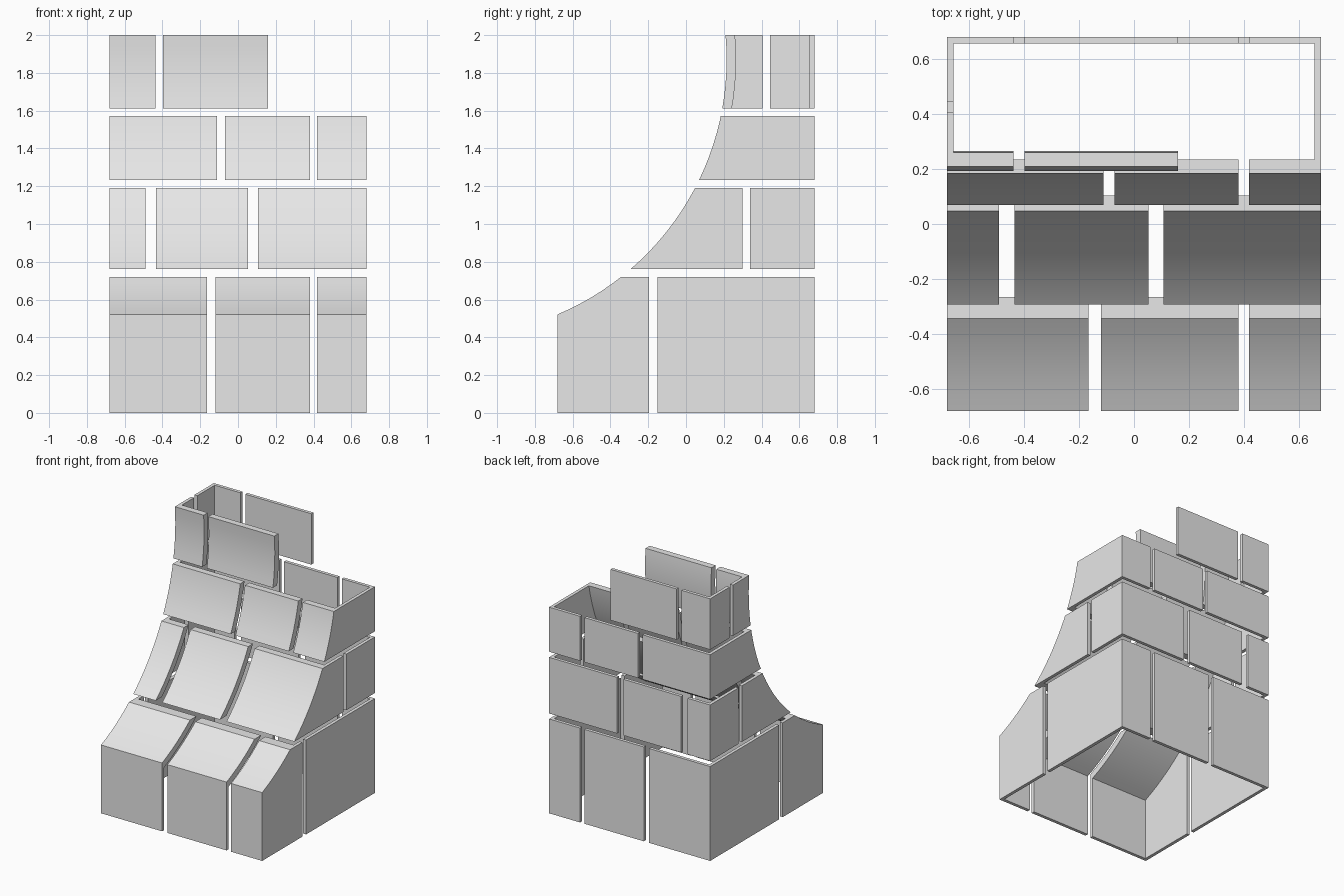
import bpy, bmesh
from math import acos, asin, cos, sin, radians

if "Cube" in bpy.data.objects:
    bpy.data.objects.remove(bpy.data.objects["Cube"], do_unlink=True)

HALF, WALL, SLOPE = 0.68, 0.025, 0.05      # half width, wall and slope thickness
RADIUS, CY, CZ = 1.4635, -1.2485, 1.87     # concave front arc

stone = bpy.data.materials.new("light_grey_stone")
stone.use_nodes = True
stone.diffuse_color = (0.8, 0.8, 0.8, 1)
stone.node_tree.nodes["Principled BSDF"].inputs["Base Color"].default_value = (0.8, 0.8, 0.8, 1)


def add_object(name, bm):
    bmesh.ops.recalc_face_normals(bm, faces=bm.faces)
    mesh = bpy.data.meshes.new(name)
    bm.to_mesh(mesh)
    bm.free()
    mesh.materials.append(stone)
    obj = bpy.data.objects.new(name, mesh)
    bpy.context.collection.objects.link(obj)
    return obj


def box(x, y, z):
    bm = bmesh.new()
    bmesh.ops.create_cube(bm, size=1)
    for v in bm.verts:
        v.co = [lo + (c + 0.5) * (hi - lo) for c, (lo, hi) in zip(v.co, (x, y, z))]
    helper = add_object("cutter", bm)
    helper.hide_render = True
    return helper


def flared_solid(name, radius, half, bottom, top, steps=28):
    """Side profile with a concave front, extruded across x."""
    start, end = -acos((-half - CY) / radius), asin((top - CZ) / radius)
    angles = [start + (end - start) * i / steps for i in range(steps + 1)]
    profile = [(half, top), (half, bottom), (-half, bottom)]
    profile += [(CY + radius * cos(a), CZ + radius * sin(a)) for a in angles]
    bm = bmesh.new()
    face = bm.faces.new([bm.verts.new((-half, y, z)) for y, z in profile])
    grown = bmesh.ops.extrude_face_region(bm, geom=[face])["geom"]
    verts = [g for g in grown if isinstance(g, bmesh.types.BMVert)]
    bmesh.ops.translate(bm, verts=verts, vec=(2 * half, 0, 0))
    return add_object(name, bm)


def carve(obj, cutters):
    """Apply (operation, cutter) booleans in order and discard the cutters."""
    for operation, cutter in cutters:
        mod = obj.modifiers.new("cut", 'BOOLEAN')
        mod.operation, mod.object, mod.solver = operation, cutter, 'EXACT'
    graph = bpy.context.evaluated_depsgraph_get()
    mesh = bpy.data.meshes.new_from_object(obj.evaluated_get(graph))
    obj.modifiers.clear()
    obj.data = mesh
    for _, cutter in cutters:
        bpy.data.objects.remove(cutter, do_unlink=True)


# Hollow tapering shell, open at top and bottom
shell = flared_solid("shell", RADIUS, HALF, 0, 2)
hollow = flared_solid("hollow", RADIUS + SLOPE, HALF - WALL, -0.1, 2.1)
carve(shell, [('DIFFERENCE', hollow)])

# Courses: name, height range, upright joints across x, joints across y
ALL = (-1, 1)
courses = [
    ("base_course", (-0.05, 0.72), [(-0.165, -0.12), (0.38, 0.418)], [(-0.195, -0.15)]),
    ("second_course", (0.762, 1.19), [(-0.49, -0.435), (0.053, 0.107)], [(0.298, 0.338)]),
    ("third_course", (1.233, 1.573), [(-0.11, -0.07), (0.38, 0.418)], []),
    ("broken_top_course", (1.612, 2.05), [(-0.437, -0.397), (0.16, 1)], [(0.405, 0.445)]),
]
for name, height, x_joints, y_joints in courses:
    course = shell.copy()
    course.data = shell.data.copy()
    course.name = name
    bpy.context.collection.objects.link(course)
    cuts = [('INTERSECT', box(ALL, ALL, height))]
    cuts += [('DIFFERENCE', box(j, ALL, (-0.2, 2.2))) for j in x_joints]
    cuts += [('DIFFERENCE', box(ALL, j, (-0.2, 2.2))) for j in y_joints]
    carve(course, cuts)
    bpy.ops.object.select_all(action='DESELECT')
    course.select_set(True)
    bpy.context.view_layer.objects.active = course
    bpy.ops.object.shade_smooth_by_angle(angle=radians(20))

bpy.data.objects.remove(shell, do_unlink=True)
